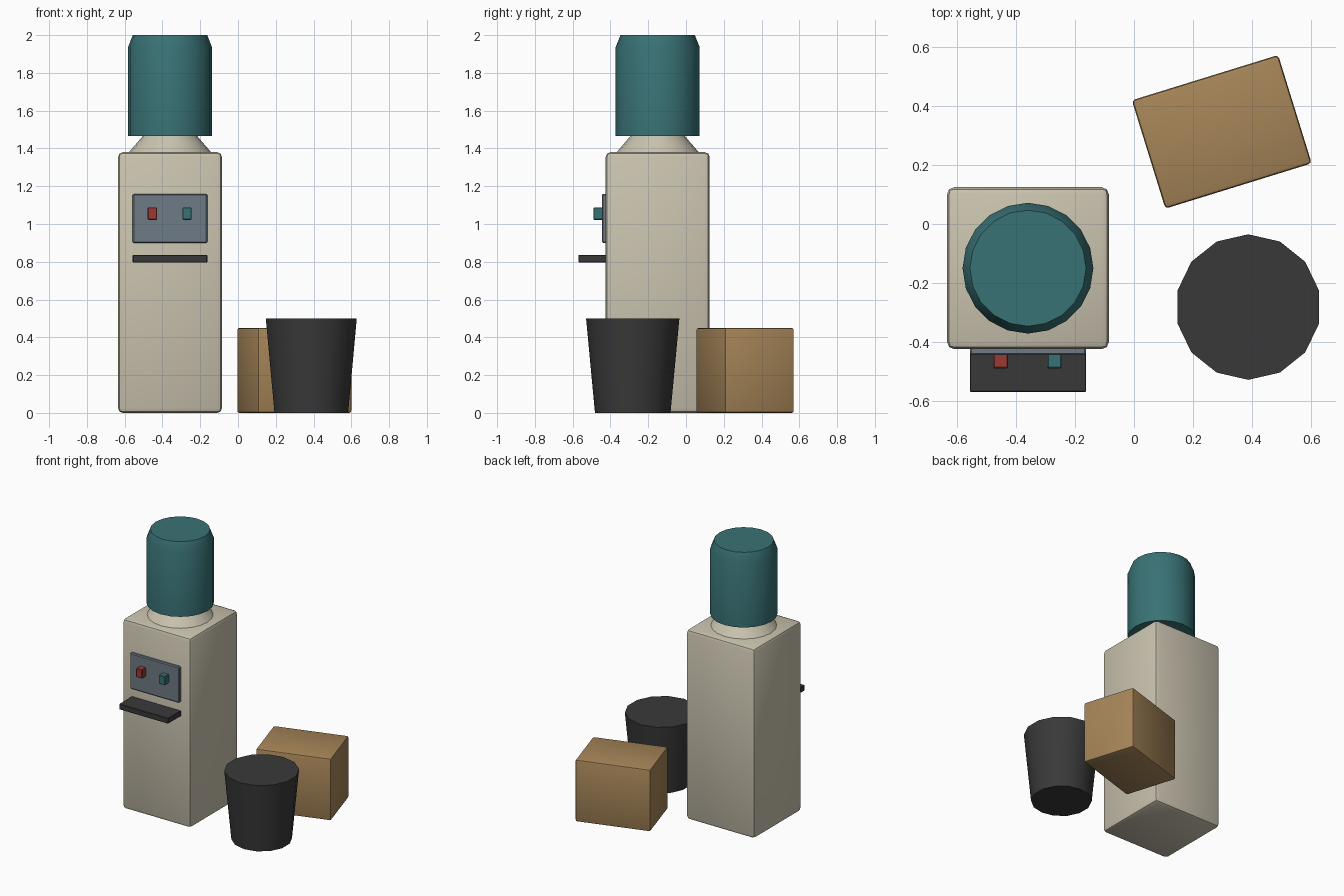
import bpy, bmesh, math

cube = bpy.data.objects.get("Cube")
if cube:
    bpy.data.objects.remove(cube, do_unlink=True)


def material(name, rgb):
    """Flat material from 0-255 display values, stored as linear."""
    col = [((c / 255 + 0.055) / 1.055) ** 2.4 for c in rgb] + [1]
    m = bpy.data.materials.new(name)
    m.use_nodes = True
    m.diffuse_color = col
    m.node_tree.nodes["Principled BSDF"].inputs["Base Color"].default_value = col
    return m


beige = material("beige plastic", (202, 195, 175))
teal = material("teal", (57, 114, 117))
slate = material("slate grey", (110, 123, 133))
dark = material("charcoal", (57, 57, 58))
red = material("red", (155, 58, 51))
tan = material("cardboard", (166, 133, 88))


def finish(name, bm, loc, mat, angle=30):
    bmesh.ops.recalc_face_normals(bm, faces=bm.faces)
    me = bpy.data.meshes.new(name)
    bm.to_mesh(me)
    bm.free()
    ob = bpy.data.objects.new(name, me)
    bpy.context.collection.objects.link(ob)
    ob.location = loc
    me.materials.append(mat)
    bpy.ops.object.select_all(action='DESELECT')
    ob.select_set(True)
    bpy.context.view_layer.objects.active = ob
    bpy.ops.object.shade_smooth_by_angle(angle=math.radians(angle))
    return ob


def box(name, loc, size, mat, bevel, segments=1, turn=0):
    """Box with rounded edges, placed by its centre."""
    bm = bmesh.new()
    bmesh.ops.create_cube(bm, size=1)
    bmesh.ops.scale(bm, vec=size, verts=bm.verts)
    bmesh.ops.bevel(bm, geom=bm.edges[:], offset=bevel, segments=segments,
                    profile=0.5, affect='EDGES')
    ob = finish(name, bm, loc, mat)
    ob.rotation_euler.z = turn
    return ob


def lathe(name, loc, profile, sides, mat):
    """Capped turned solid from (radius, height) pairs, first corner on +y."""
    bm = bmesh.new()
    rings = []
    for r, z in profile:
        steps = [2 * math.pi * i / sides for i in range(sides)]
        rings.append([bm.verts.new((r * math.sin(a), r * math.cos(a), z)) for a in steps])
    for low, high in zip(rings, rings[1:]):
        for i in range(sides):
            j = (i + 1) % sides
            bm.faces.new((low[i], low[j], high[j], high[i]))
    bm.faces.new(rings[0])
    bm.faces.new(rings[-1])
    return finish(name, bm, loc, mat)


# Water cooler cabinet, neck and bottle
CX, CY = -0.36, -0.15
box("cabinet", (CX, CY, 0.69), (0.55, 0.55, 1.38), beige, 0.025, 2)
lathe("bottle_neck", (CX, CY, 0), [(0.222, 1.375), (0.14, 1.47)], 20, beige)
lathe("water_bottle", (CX, CY, 0), [(0.222, 1.465), (0.222, 1.937), (0.197, 2.0)], 20, teal)

# Front panel, taps and drip tray
box("tap_panel", (CX, -0.425, 1.03), (0.395, 0.04, 0.26), slate, 0.006)
for side, x, mat in (("hot", -0.453, red), ("cold", -0.27, teal)):
    box(side + "_tap", (x, -0.46, 1.055), (0.05, 0.06, 0.065), mat, 0.004)
box("drip_tray", (CX, -0.49, 0.817), (0.395, 0.16, 0.04), dark, 0.003)

# Waste bin
lathe("waste_bin", (0.388, -0.282, 0), [(0.2, 0), (0.247, 0.5)], 14, dark)

# Cardboard box, turned a little
box("cardboard_box", (0.298, 0.313, 0.225), (0.52, 0.385, 0.45), tan, 0.012, 2, 0.3)
